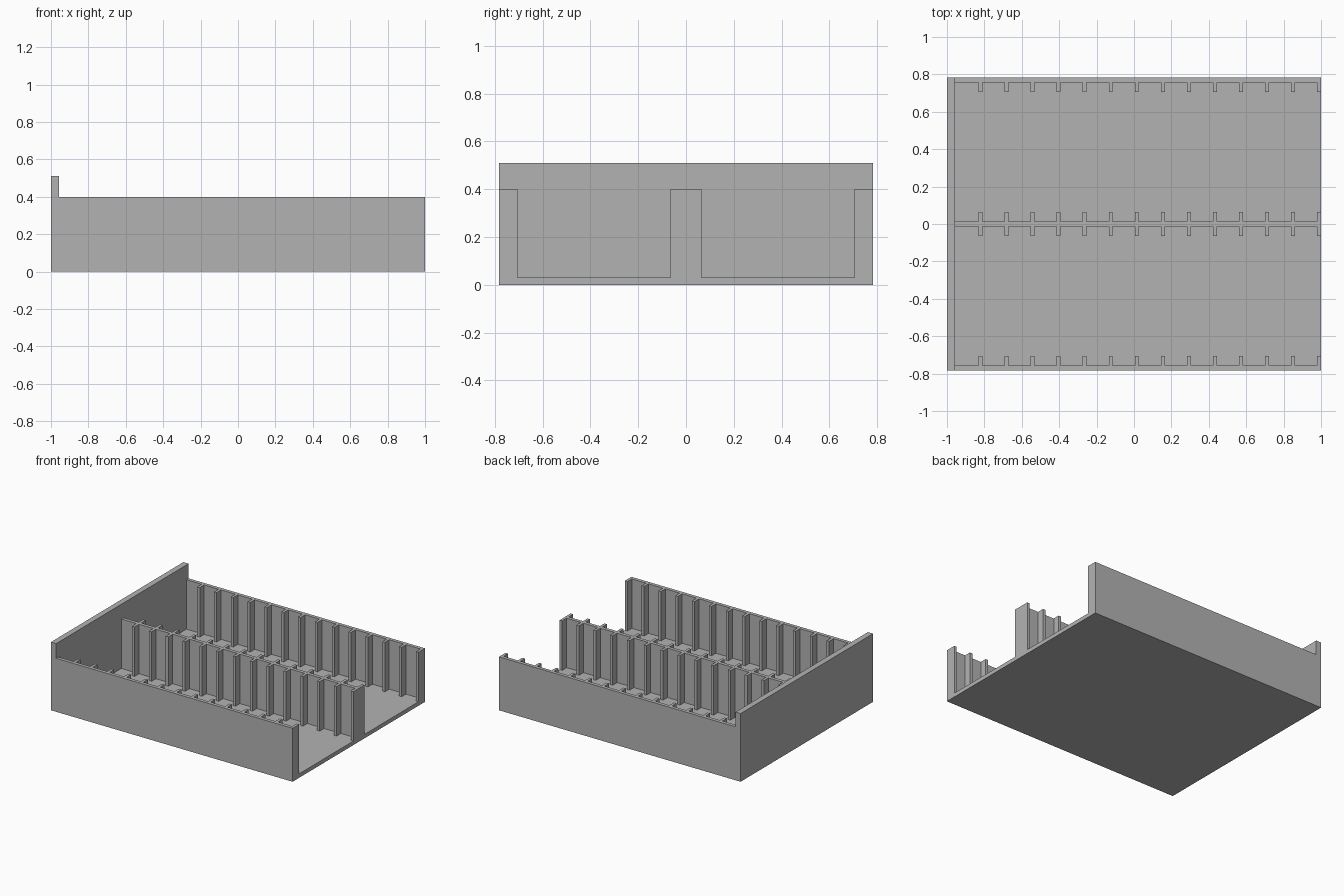
import bpy
import bmesh

cube = bpy.data.objects.get("Cube")
if cube:
    bpy.data.objects.remove(cube, do_unlink=True)

GREY = (0.45, 0.45, 0.45, 1)
grey = bpy.data.materials.new("plain grey")
grey.use_nodes = True
grey.diffuse_color = GREY
grey.node_tree.nodes["Principled BSDF"].inputs["Base Color"].default_value = GREY

# Main dimensions
HALF_Y = 0.783
FLOOR = 0.03
WALL_TOP = 0.4
END_TOP = 0.51
END_X = -0.957
RIB_COUNT = 14
RIB_WIDTH = 0.021
RIB_DEPTH = 0.052
FIRST_RIB = -0.831
PITCH = (1 - RIB_WIDTH - FIRST_RIB) / (RIB_COUNT - 1)


def prism(name, outline, z0, z1):
    """Extrude a plan outline upward from z0 to z1."""
    bm = bmesh.new()
    face = bm.faces.new([bm.verts.new((x, y, z0)) for x, y in outline])
    top = bmesh.ops.extrude_face_region(bm, geom=[face])["geom"]
    for v in top:
        if isinstance(v, bmesh.types.BMVert):
            v.co.z = z1
    bmesh.ops.recalc_face_normals(bm, faces=bm.faces)
    mesh = bpy.data.meshes.new(name)
    bm.to_mesh(mesh)
    bm.free()
    mesh.materials.append(grey)
    obj = bpy.data.objects.new(name, mesh)
    bpy.context.collection.objects.link(obj)
    return obj


def rectangle(x0, x1, y0, y1):
    return [(x0, y0), (x1, y0), (x1, y1), (x0, y1)]


def ribbed_edge(y, direction):
    """Wall edge running along x, with ribs standing out in +y or -y."""
    tip = y + direction * RIB_DEPTH
    points = [(END_X, y)]
    for i in range(RIB_COUNT):
        x0 = FIRST_RIB + i * PITCH
        x1 = x0 + RIB_WIDTH
        points += [(x0, y), (x0, tip), (x1, tip)]
        if i < RIB_COUNT - 1:
            points.append((x1, y))
    return points


# Base plate and tall end wall
prism("floor", rectangle(END_X, 1, -HALF_Y, HALF_Y), 0, FLOOR)
prism("end_wall", rectangle(-1, END_X, -HALF_Y, HALF_Y), 0, END_TOP)

# Outer walls with ribs facing inward
for name, side in (("front_wall", -1), ("back_wall", 1)):
    outline = ribbed_edge(side * 0.757, -side)
    outline += [(1, side * HALF_Y), (END_X, side * HALF_Y)]
    prism(name, outline, FLOOR, WALL_TOP)

# Middle divider with ribs on both faces
divider = ribbed_edge(0.013, 1) + ribbed_edge(-0.013, -1)[::-1]
prism("middle_divider", divider, FLOOR, WALL_TOP)
